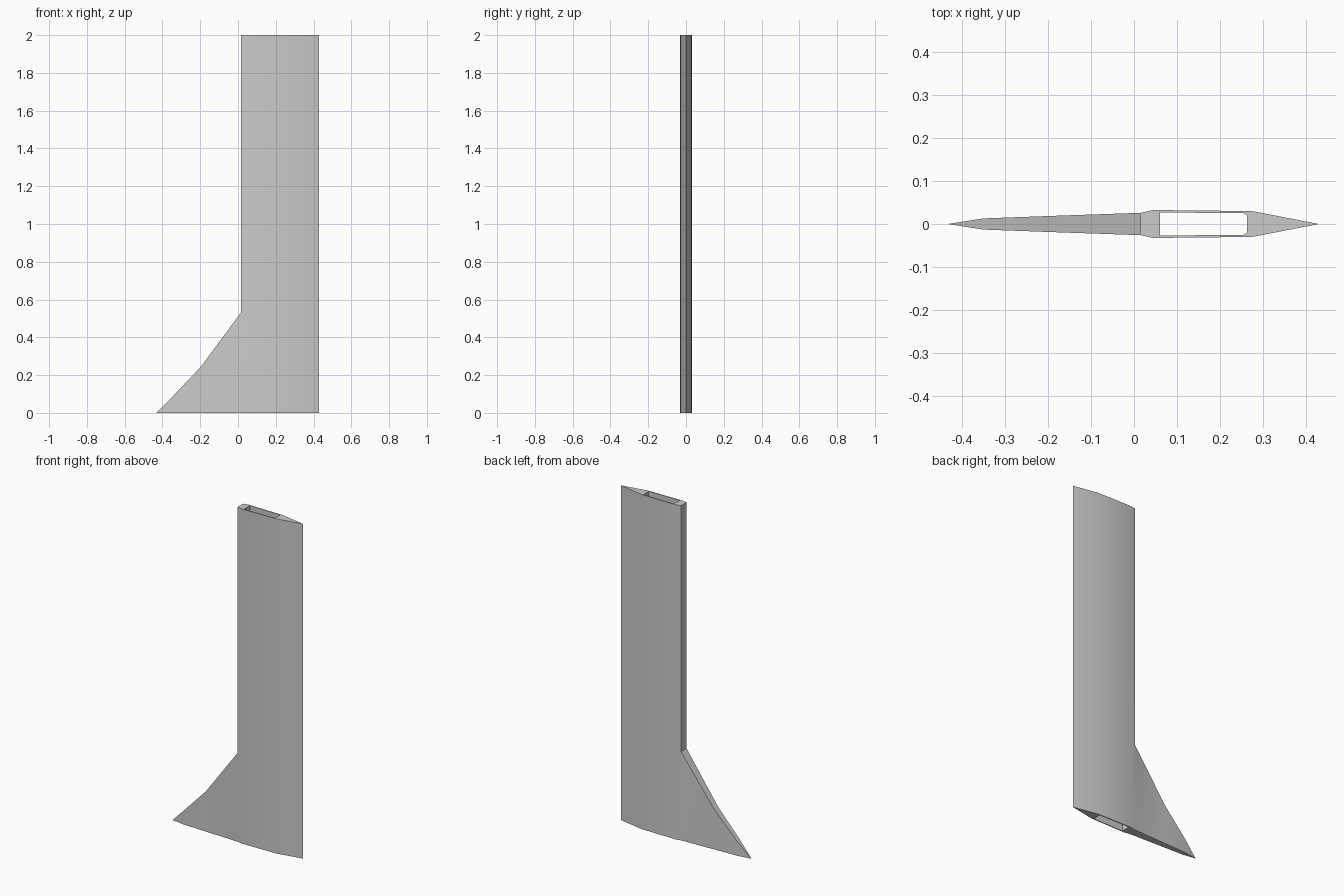
import bpy
import bmesh
import math

default = bpy.data.objects.get("Cube")
if default:
    bpy.data.objects.remove(default, do_unlink=True)

HEIGHT = 2.0
HINGE = 0.53   # height where the flared foot meets the upright

grey = bpy.data.materials.new("plain grey")
grey.use_nodes = True
colour = (0.6, 0.6, 0.6, 1)
grey.diffuse_color = colour
grey.node_tree.nodes["Principled BSDF"].inputs["Base Color"].default_value = colour


def finish(name, bm):
    bmesh.ops.remove_doubles(bm, verts=bm.verts, dist=0.0005)
    bmesh.ops.recalc_face_normals(bm, faces=bm.faces)
    mesh = bpy.data.meshes.new(name)
    bm.to_mesh(mesh)
    bm.free()
    mesh.materials.append(grey)
    obj = bpy.data.objects.new(name, mesh)
    bpy.context.collection.objects.link(obj)
    return obj


# Blade: stations along x, each with half thickness and outline heights
stations = [
    (-0.433, 0.0, [0]),
    (-0.35, 0.013, [0, 0.083]),
    (-0.2, 0.0185, [0, 0.24]),
    (0.015, 0.026, [0, HINGE]),
    (0.015, 0.026, [0, HINGE, HEIGHT]),
    (0.045, 0.0325, [0, HEIGHT]),
    (0.275, 0.03, [0, HEIGHT]),
    (0.43, 0.0, [0, HEIGHT]),
]
bm = bmesh.new()
columns = [[[bm.verts.new((x, s * half, z)) for z in levels] for s in (-1, 1)]
           for x, half, levels in stations]
for i, (a, b) in enumerate(zip(columns, columns[1:])):
    same_place = stations[i][0] == stations[i + 1][0]
    if not same_place:
        for side in (0, 1):
            bm.faces.new(a[side] + b[side][::-1])
        bm.faces.new((a[0][0], b[0][0], b[1][0], a[1][0]))
    # top edge, including the upright's blunt wall
    bm.faces.new((a[0][-1], b[0][-1], b[1][-1], a[1][-1]))
blade = finish("blade", bm)

# Slot running the full height, with clipped corners at one end
half_slot = [(0.06, 0.027), (0.255, 0.025), (0.263, 0.021)]
outline = half_slot + [(x, -y) for x, y in reversed(half_slot)]
bm = bmesh.new()
base = bm.faces.new([bm.verts.new((x, y, -0.1)) for x, y in outline])
result = bmesh.ops.extrude_face_region(bm, geom=[base])
top = [v for v in result["geom"] if isinstance(v, bmesh.types.BMVert)]
bmesh.ops.translate(bm, verts=top, vec=(0, 0, HEIGHT + 0.2))
cutter = finish("slot_cutter", bm)
cutter.hide_render = True

# Cut the slot, then discard the cutter
bpy.ops.object.select_all(action='DESELECT')
bpy.context.view_layer.objects.active = blade
blade.select_set(True)
cut = blade.modifiers.new("slot", 'BOOLEAN')
cut.operation = 'DIFFERENCE'
cut.solver = 'EXACT'
cut.object = cutter
bpy.ops.object.modifier_apply(modifier=cut.name)
bpy.data.objects.remove(cutter, do_unlink=True)
bpy.ops.object.shade_smooth_by_angle(angle=math.radians(25))
